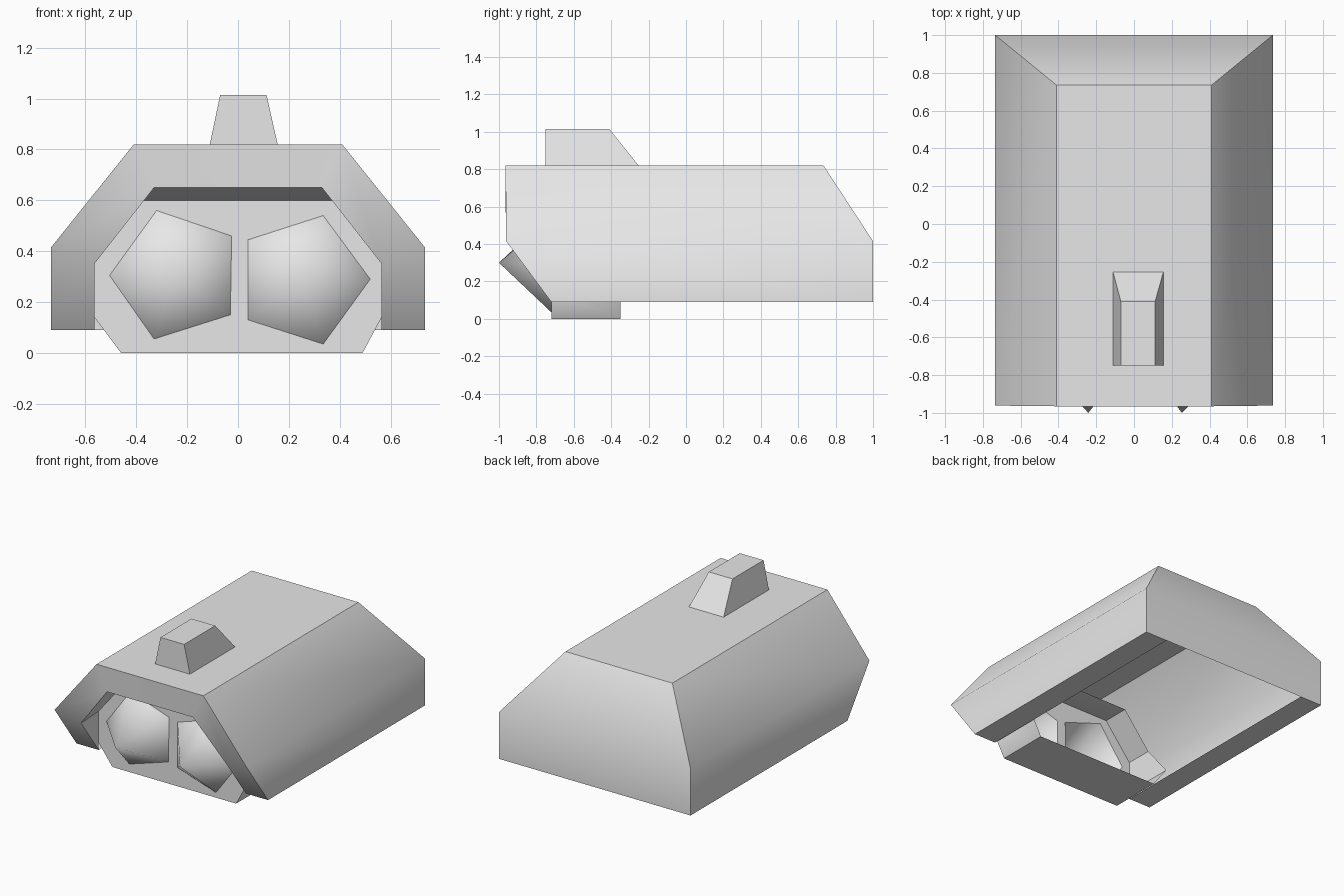
import bpy, bmesh, math

cube = bpy.data.objects.get("Cube")
if cube:
    bpy.data.objects.remove(cube, do_unlink=True)

grey = bpy.data.materials.new("light_grey")
grey.use_nodes = True
grey.diffuse_color = (0.8, 0.8, 0.8, 1)
grey.node_tree.nodes["Principled BSDF"].inputs["Base Color"].default_value = (0.8, 0.8, 0.8, 1)


def finish(name, bm, angle=45, recalc=True):
    """Turn a bmesh into a shaded object."""
    bmesh.ops.remove_doubles(bm, verts=bm.verts, dist=0.0001)
    if recalc:
        bmesh.ops.recalc_face_normals(bm, faces=bm.faces)
    mesh = bpy.data.meshes.new(name)
    bm.to_mesh(mesh)
    bm.free()
    mesh.materials.append(grey)
    ob = bpy.data.objects.new(name, mesh)
    bpy.context.collection.objects.link(ob)
    bpy.ops.object.select_all(action="DESELECT")
    ob.select_set(True)
    bpy.context.view_layer.objects.active = ob
    bpy.ops.object.shade_smooth_by_angle(angle=math.radians(angle))
    return ob


def bridge(bm, a, b, closed=False):
    """Quads between two rows of vertices."""
    n = len(a)
    for i in range(n if closed else n - 1):
        j = (i + 1) % n
        bm.faces.new((a[i], a[j], b[j], b[i]))


def mirrored(half):
    return half + [(-x, z) for x, z in reversed(half)]


def front_y(z):
    """The front is upright above the belt line and leans back below it."""
    return -0.965 + 0.245 * max(0, 0.42 - z) / 0.33


outer = mirrored([(-0.735, 0.09), (-0.735, 0.415), (-0.41, 0.82)])
opening = mirrored([(-0.565, 0.09), (-0.565, 0.35), (-0.33, 0.65)])
outline = mirrored([(-0.565, 0.14), (-0.565, 0.36), (-0.37, 0.6)]) + [(0.49, 0), (-0.46, 0)]

# Hollow body shell: sides, roof, back and front surround
bm = bmesh.new()
front = [bm.verts.new((x, front_y(z), z)) for x, z in outer]
back = [bm.verts.new((x, 0.735 if z > 0.5 else 1, z)) for x, z in outer]
hole = [bm.verts.new((x, front_y(z), z)) for x, z in opening]
bridge(bm, front, back)
bridge(bm, front, hole)
bm.faces.new((back[1], back[2], back[3], back[4]))
bm.faces.new((back[0], back[1], back[4], back[5]))
# Underside lips along both sides
for i in (0, 5):
    inner = bm.verts.new((opening[i][0], 1, 0.09))
    bm.faces.new((front[i], back[i], inner, hole[i]))
finish("body_shell", bm)

# Reveal behind the front opening and the short tunnel around the face
bm = bmesh.new()
hole = [bm.verts.new((x, front_y(z), z)) for x, z in opening]
rim = [bm.verts.new((x, -0.72, z)) for x, z in outline]
rear = [bm.verts.new((x, -0.53 if z > 0.2 else -0.35, z)) for x, z in outline]
bridge(bm, hole, rim[:6])
bridge(bm, rim, rear, closed=True)
finish("front_tunnel", bm, angle=30)

# Five-sided windows
windows = {
    "right_window": [(-0.32, 0.56), (-0.025, 0.46), (-0.03, 0.15), (-0.33, 0.055), (-0.505, 0.305)],
    "left_window": [(0.04, 0.445), (0.335, 0.54), (0.52, 0.29), (0.335, 0.035), (0.04, 0.13)],
}

# Face panel with the window holes
bm = bmesh.new()
edges = []
for loop in [outline, *windows.values()]:
    ring = [bm.verts.new((x, -0.72, z)) for x, z in loop]
    edges += [bm.edges.new((ring[i - 1], ring[i])) for i in range(len(ring))]
bmesh.ops.triangle_fill(bm, use_beauty=True, edges=edges, normal=(0, -1, 0))
bm.normal_update()
bmesh.ops.reverse_faces(bm, faces=[f for f in bm.faces if f.normal.y > 0])
finish("face_panel", bm, recalc=False)

# Bulging window lenses
for name, loop in windows.items():
    bm = bmesh.new()
    ring = [bm.verts.new((x, -0.72, z)) for x, z in loop]
    tip = bm.verts.new((sum(x for x, z in loop) / 5, -1, 0.3))
    for i in range(5):
        bm.faces.new((ring[i - 1], tip, ring[i]))
    bm.normal_update()
    bmesh.ops.reverse_faces(bm, faces=[f for f in bm.faces if f.normal.y > 0])
    finish(name, bm, angle=180, recalc=False)

# Roof turret with a sloping back
bm = bmesh.new()
low = [bm.verts.new((x, y, 0.815)) for x, y in [(-0.112, -0.75), (0.157, -0.75), (0.157, -0.25), (-0.112, -0.25)]]
top = [bm.verts.new((x, y, 1.015)) for x, y in [(-0.07, -0.75), (0.112, -0.75), (0.112, -0.41), (-0.07, -0.41)]]
bridge(bm, low, top, closed=True)
bm.faces.new(top)
bm.faces.new(low)
finish("roof_turret", bm, angle=30)
